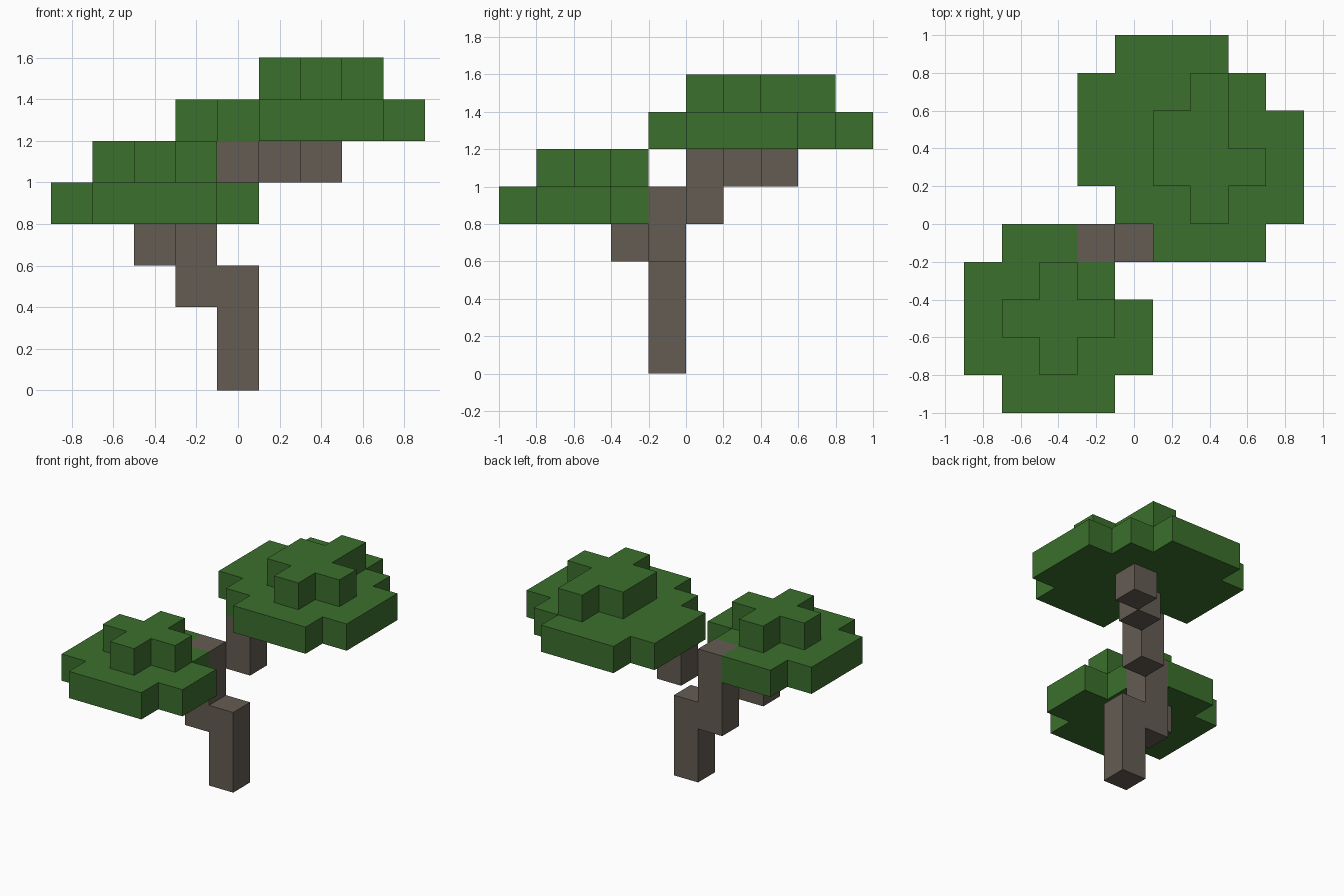
import bpy
import bmesh
from mathutils import Vector

if "Cube" in bpy.data.objects:
    bpy.data.objects.remove(bpy.data.objects["Cube"], do_unlink=True)

S = 0.2  # edge length of one block


def material(name, rgb):
    m = bpy.data.materials.new(name)
    m.use_nodes = True
    color = (*rgb, 1)
    m.diffuse_color = color
    bsdf = next(n for n in m.node_tree.nodes if n.type == 'BSDF_PRINCIPLED')
    bsdf.inputs["Base Color"].default_value = color
    bsdf.inputs["Roughness"].default_value = 0.9
    return m


def layer(level, first_row, spans):
    """Blocks of one flat layer: an x span for each row, front to back."""
    return {(x, first_row + i, level)
            for i, (a, b) in enumerate(spans) for x in range(a, b + 1)}


def column(x, y, low, high):
    return {(x, y, z) for z in range(low, high + 1)}


def block_mesh(name, cells, solid, mat):
    """Outer skin of a set of blocks, without faces between blocks."""
    bm = bmesh.new()
    for cell in sorted(cells):
        center = Vector(cell) + Vector((0, -0.5, 0.5))
        for axis in range(3):
            for sign in (-1, 1):
                n = Vector((0, 0, 0))
                n[axis] = sign
                if tuple(int(c + d) for c, d in zip(cell, n)) in solid:
                    continue
                u = Vector((0, 0, 0))
                u[(axis + 1) % 3] = 1
                v = n.cross(u)
                corners = (-u - v, u - v, u + v, v - u)
                bm.faces.new([bm.verts.new((center + (n + c) / 2) * S) for c in corners])
    bmesh.ops.remove_doubles(bm, verts=bm.verts[:], dist=S / 100)
    bmesh.ops.dissolve_limit(bm, angle_limit=0.01, verts=bm.verts[:], edges=bm.edges[:])
    mesh = bpy.data.meshes.new(name)
    bm.to_mesh(mesh)
    bm.free()
    mesh.materials.append(mat)
    bpy.context.collection.objects.link(bpy.data.objects.new(name, mesh))


bark = material("bark_brown", (0.127, 0.107, 0.084))
leaf = material("leaf_green", (0.045, 0.162, 0.026))

parts = {
    # Stepped trunk and its two diagonal branches
    "trunk": (column(0, 0, 0, 2) | column(-1, 0, 2, 4), bark),
    "front_branch": (column(-2, -1, 3, 3), bark),
    "back_branch": (column(0, 1, 4, 5) | column(1, 2, 5, 5) | column(2, 3, 5, 5), bark),
    # Low canopy at the front
    "front_canopy": (layer(4, -4, [(-3, -1), (-4, 0), (-4, 0), (-4, -1), (-3, -2)])
                     | layer(5, -3, [(-2, -2), (-3, -1), (-2, -2)]), leaf),
    # High, wider canopy at the back
    "back_canopy": (layer(6, 0, [(1, 3), (0, 4), (-1, 4), (-1, 4), (-1, 3), (0, 2)])
                    | layer(7, 1, [(2, 2), (1, 3), (1, 2), (2, 2)]), leaf),
}

solid = set().union(*(cells for cells, _ in parts.values()))
for name, (cells, mat) in parts.items():
    block_mesh(name, cells, solid, mat)
